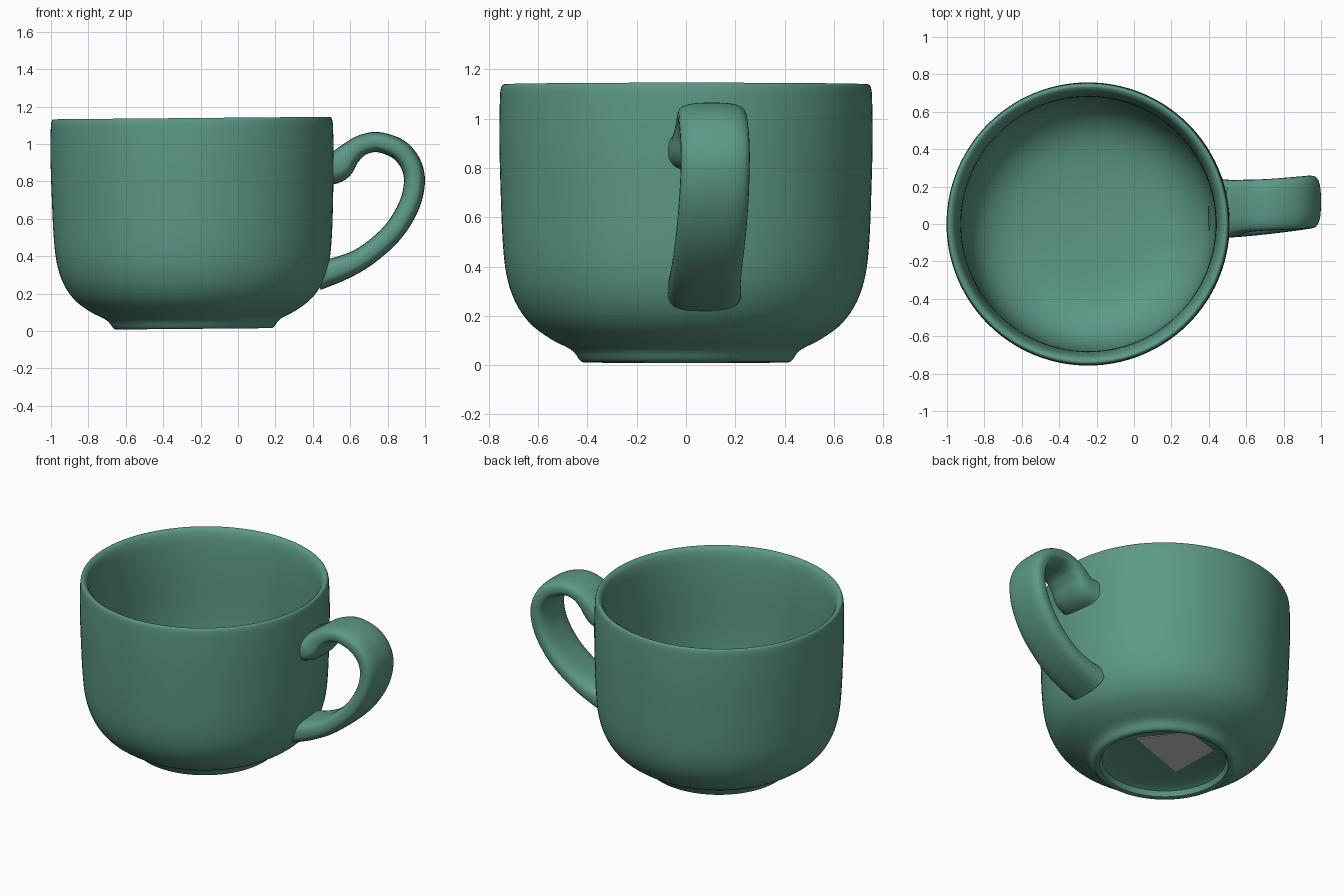
import bpy, bmesh, math
from mathutils import Vector

if "Cube" in bpy.data.objects:
    bpy.data.objects.remove(bpy.data.objects["Cube"])

CENTRE = Vector((-0.237, 0, 0.012))
TILT = -0.009          # the cup leans very slightly


def material(name, rgb):
    m = bpy.data.materials.new(name)
    m.diffuse_color = (*rgb, 1)
    m.use_nodes = True
    m.node_tree.nodes["Principled BSDF"].inputs["Base Color"].default_value = m.diffuse_color
    return m


GREEN = material("sea_green_glaze", (0.107, 0.315, 0.238))
GREY = material("bare_grey", (0.6, 0.6, 0.59))


def spline(pts, steps):
    """Catmull-Rom curve through points of any dimension."""
    p = [Vector(q) for q in pts]
    p = [2 * p[0] - p[1]] + p + [2 * p[-1] - p[-2]]
    out = []
    for i in range(1, len(p) - 2):
        a, b, c, d = p[i - 1:i + 3]
        for s in range(steps):
            t = s / steps
            out.append(0.5 * (2 * b + (c - a) * t + (2 * a - 5 * b + 4 * c - d) * t * t
                              + (3 * b - a - 3 * c + d) * t ** 3))
    return out + [p[-2]]


def finish(name, bm, mat):
    bmesh.ops.remove_doubles(bm, verts=bm.verts, dist=1e-5)
    bmesh.ops.recalc_face_normals(bm, faces=bm.faces)
    me = bpy.data.meshes.new(name)
    bm.to_mesh(me)
    bm.free()
    ob = bpy.data.objects.new(name, me)
    bpy.context.collection.objects.link(ob)
    me.materials.append(mat)
    bpy.ops.object.select_all(action='DESELECT')
    ob.select_set(True)
    bpy.context.view_layer.objects.active = ob
    bpy.ops.object.shade_smooth_by_angle(angle=math.radians(40))
    return ob


def skin(bm, rings, caps):
    """Join closed rings of points with quads."""
    vs = [[bm.verts.new(c) for c in r] for r in rings]
    n = len(vs[0])
    for a, b in zip(vs, vs[1:]):
        for j in range(n):
            k = (j + 1) % n
            bm.faces.new((a[j], a[k], b[k], b[j]))
    if caps:
        bm.faces.new(vs[0])
        bm.faces.new(vs[-1])


# cup body: foot recess, foot, outer wall, rim, inner wall, floor
recess = [(0, 0.05), (0.34, 0.05), (0.375, 0.035), (0.39, 0.003), (0.4, 0)]
outer = [(0.418, 0), (0.432, 0.01), (0.465, 0.05), (0.55, 0.095), (0.635, 0.16),
         (0.695, 0.25), (0.729, 0.36), (0.744, 0.5), (0.752, 0.7), (0.757, 0.9),
         (0.755, 1.06), (0.751, 1.11), (0.742, 1.126), (0.728, 1.123), (0.71, 1.1),
         (0.695, 1.03), (0.682, 0.85), (0.675, 0.55), (0.65, 0.36), (0.58, 0.23),
         (0.45, 0.145), (0.25, 0.11), (0, 0.1)]
profile = [Vector(p) for p in recess] + spline(outer, 4)
SIDES = 112
bm = bmesh.new()
skin(bm, [[(r * math.cos(2 * math.pi * j / SIDES), r * math.sin(2 * math.pi * j / SIDES), z)
           for j in range(SIDES)] for r, z in profile], False)
bmesh.ops.dissolve_degenerate(bm, edges=bm.edges, dist=1e-5)
body = finish("cup_body", bm, GREEN)

# unglazed patch on the underside
bm = bmesh.new()
patch = [(0.28, 0.07), (0.08, 0.34), (-0.17, 0.27), (-0.16, -0.08)]
skin(bm, [[(x, y, z) for x, y in patch] for z in (0.046, 0.052)], True)
mark = finish("underside_patch", bm, GREY)
for ob in (body, mark):
    ob.location = CENTRE
    ob.rotation_euler.y = TILT

# handle: x, z, y centre, half thickness, half width along the loop
stations = [(0.465, 0.87, 0.08, 0.095, 0.16), (0.535, 0.885, 0.085, 0.085, 0.15),
            (0.595, 0.945, 0.095, 0.064, 0.142), (0.66, 0.993, 0.1, 0.055, 0.138),
            (0.75, 1.01, 0.105, 0.054, 0.138), (0.86, 0.97, 0.112, 0.056, 0.14),
            (0.925, 0.89, 0.118, 0.056, 0.14), (0.943, 0.79, 0.118, 0.056, 0.14),
            (0.91, 0.66, 0.112, 0.056, 0.141), (0.82, 0.52, 0.1, 0.056, 0.142),
            (0.68, 0.4, 0.085, 0.058, 0.143), (0.55, 0.335, 0.076, 0.066, 0.146),
            (0.42, 0.295, 0.074, 0.078, 0.15)]
path = spline(stations, 6)
rings = []
for i, p in enumerate(path):
    a, b = path[max(i - 1, 0)], path[min(i + 1, len(path) - 1)]
    t = Vector((b[0] - a[0], b[1] - a[1])).normalized()
    ring = []
    for j in range(32):
        u = 2 * math.pi * j / 32
        c, s = math.cos(u), math.sin(u)
        w = p[4] * math.copysign(abs(c) ** 0.68, c)
        h = p[3] * math.copysign(abs(s) ** 0.68, s)
        ring.append((p[0] - t.y * h, p[2] + w, p[1] + t.x * h))
    rings.append(ring)
bm = bmesh.new()
skin(bm, rings, True)
finish("handle", bm, GREEN)
